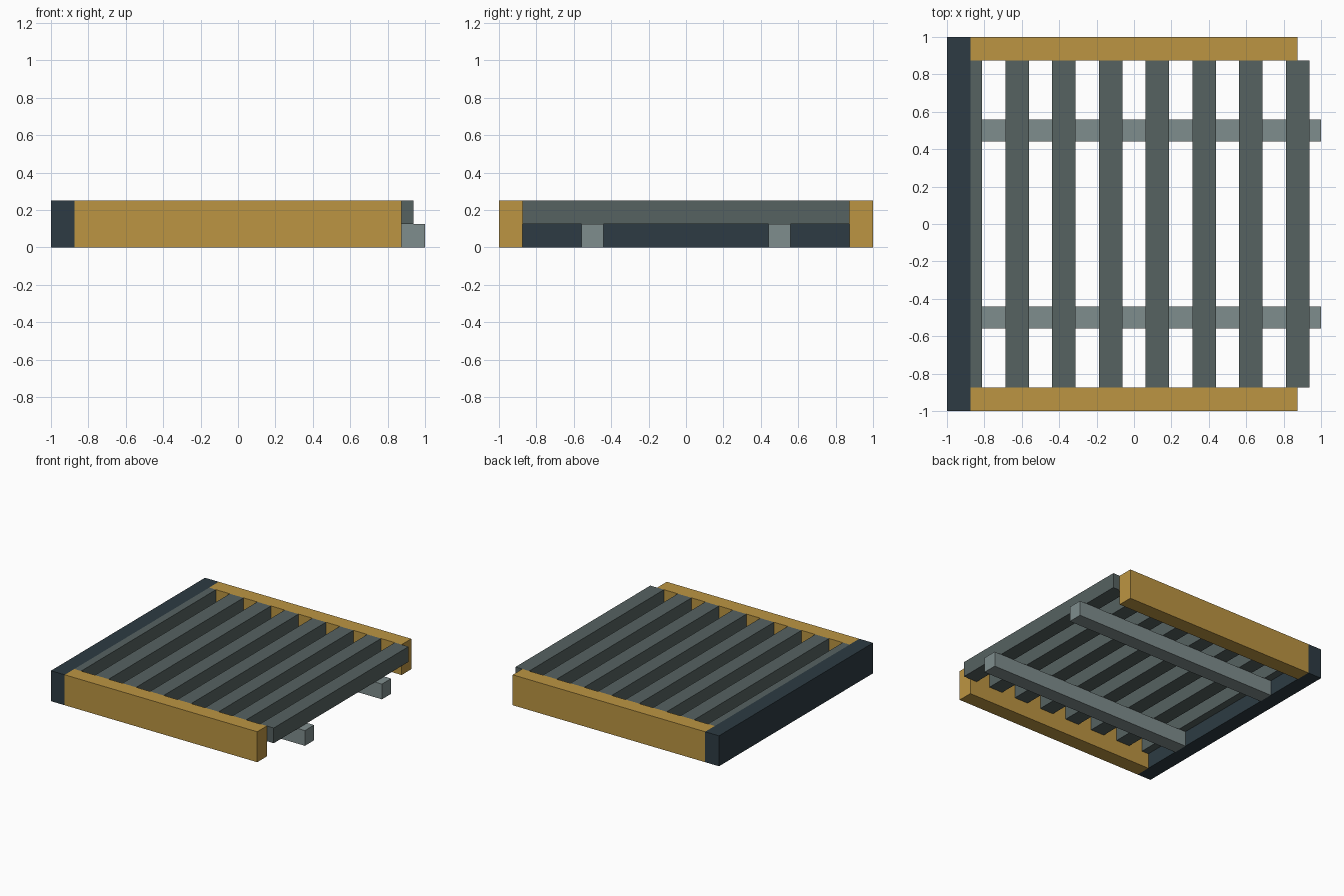
import bpy

if "Cube" in bpy.data.objects:
    bpy.data.objects.remove(bpy.data.objects["Cube"])


def linear(c):
    c /= 255
    return c / 12.92 if c <= 0.04045 else ((c + 0.055) / 1.055) ** 2.4


def material(name, rgb):
    m = bpy.data.materials.new(name)
    m.diffuse_color = (*[linear(c) for c in rgb], 1)
    m.use_nodes = True
    m.node_tree.nodes["Principled BSDF"].inputs["Base Color"].default_value = m.diffuse_color
    return m


gold = material("ochre", (188, 149, 66))
dark = material("dark slate", (45, 59, 67))
grey = material("slat grey", (86, 98, 97))
pale = material("pale grey", (127, 141, 141))


def box(name, mat, x, y, z):
    """Box spanning the given (min, max) ranges."""
    bpy.ops.mesh.primitive_cube_add(size=1)
    ob = bpy.context.object
    ob.name = name
    spans = (x, y, z)
    for v in ob.data.vertices:
        v.co = [s[0] if c < 0 else s[1] for c, s in zip(v.co, spans)]
    ob.data.materials.append(mat)
    return ob


# End beam across the closed side
box("end_beam", dark, (-1, -0.875), (-1, 1), (0, 0.25))

# Side beams and the two support rails below the slats
for side, s in (("front", -1), ("back", 1)):
    box(side + "_beam", gold, (-0.875, 0.875), sorted((s * 0.875, s)), (0, 0.25))
    box(side + "_rail", pale, (-0.875, 1), sorted((s * 0.44, s * 0.56)), (0, 0.125))

# Evenly spaced slats, the first one butting against the end beam
for i in range(8):
    c = -0.875 + 0.25 * i
    box(f"slat_{i + 1}", grey, (max(c - 0.0625, -0.875), c + 0.0625),
        (-0.875, 0.875), (0.125, 0.25))
